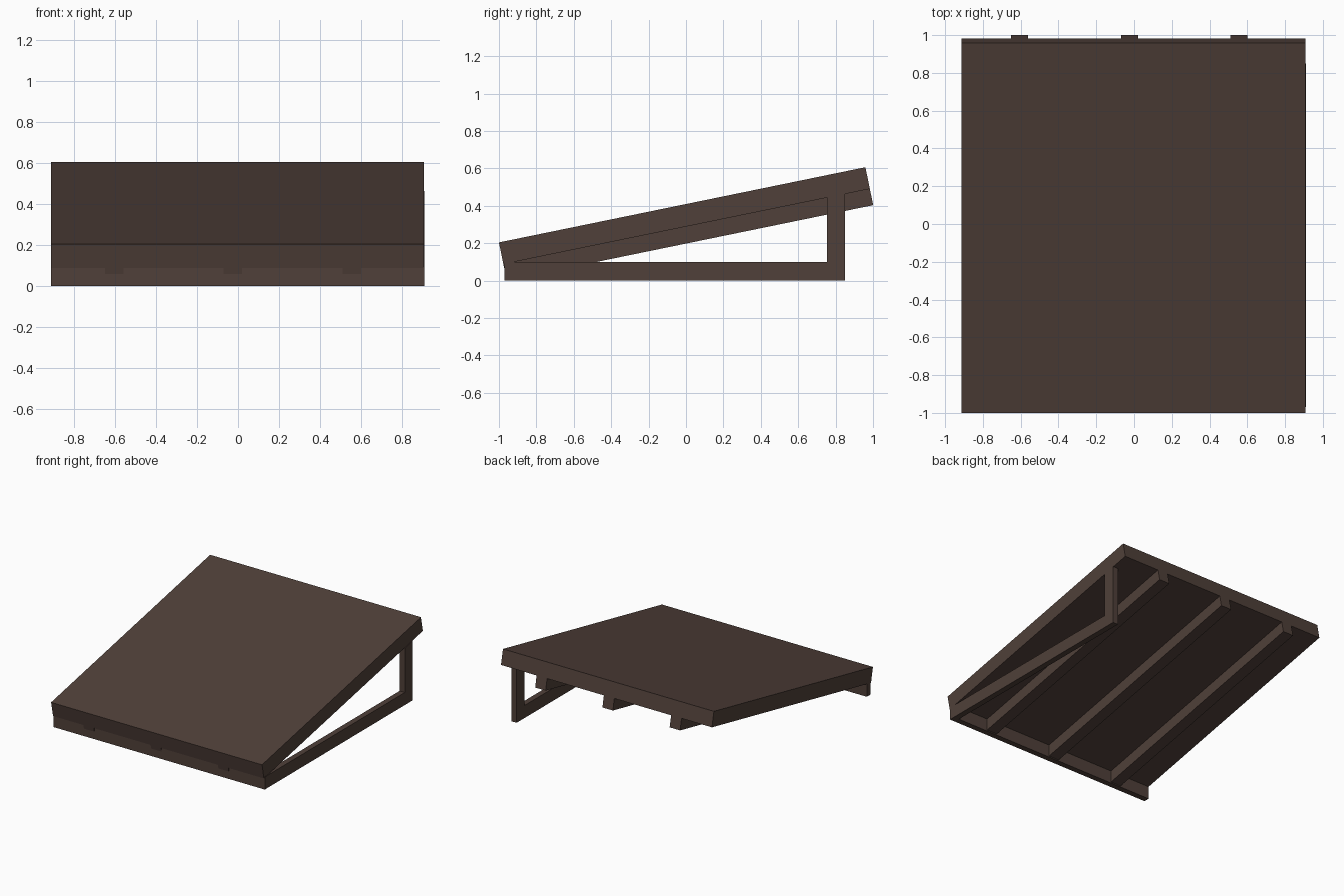
import bpy, bmesh, math
from mathutils import Matrix, Vector

if "Cube" in bpy.data.objects:
    bpy.data.objects.remove(bpy.data.objects["Cube"])

wood = bpy.data.materials.new("dark_brown_wood")
wood.diffuse_color = (0.08, 0.051, 0.041, 1)
wood.use_nodes = True
wood.node_tree.nodes["Principled BSDF"].inputs["Base Color"].default_value = wood.diffuse_color

TILT = math.atan2(0.402, 1.959)
ROOF = Matrix.Translation((0, -1, 0.204)) @ Matrix.Rotation(TILT, 4, 'X')


def box(name, lo, hi, frame=Matrix.Identity(4)):
    """Box between two corners, placed in the given frame."""
    lo, hi = Vector(lo), Vector(hi)
    bm = bmesh.new()
    bmesh.ops.create_cube(bm, size=1)
    size = hi - lo
    for v in bm.verts:
        mid = (lo + hi) / 2
        v.co = frame @ (mid + Vector(a * b for a, b in zip(v.co, size)))
    mesh = bpy.data.meshes.new(name)
    bm.to_mesh(mesh)
    bm.free()
    mesh.materials.append(wood)
    ob = bpy.data.objects.new(name, mesh)
    bpy.context.collection.objects.link(ob)
    return ob


# sloping slab (origin of the tilted frame is its upper front edge)
box("ramp_slab", (-0.912, 0, -0.118), (0.907, 2.0, 0), ROOF)

# three joists hanging under the slab
for i, x in enumerate((-0.605, -0.025, 0.555)):
    box(f"joist_{i + 1}", (x - 0.045, 0, -0.207), (x + 0.045, 2.0, -0.11), ROOF)

# front board on the ground
box("front_board", (-0.912, -0.97, 0), (0.907, -0.925, 0.1))

# side frame on the right: ground rail and back post
box("side_rail", (0.865, -0.97, 0), (0.91, 0.85, 0.098))
post = box("back_post", (0.865, 0.755, 0), (0.91, 0.85, 0.45))
# post top follows the slope of the slab
for v in post.data.vertices:
    if v.co.z > 0.2:
        v.co.z = 0.204 + (v.co.y + 1) * math.tan(TILT) - 0.118 / math.cos(TILT)
